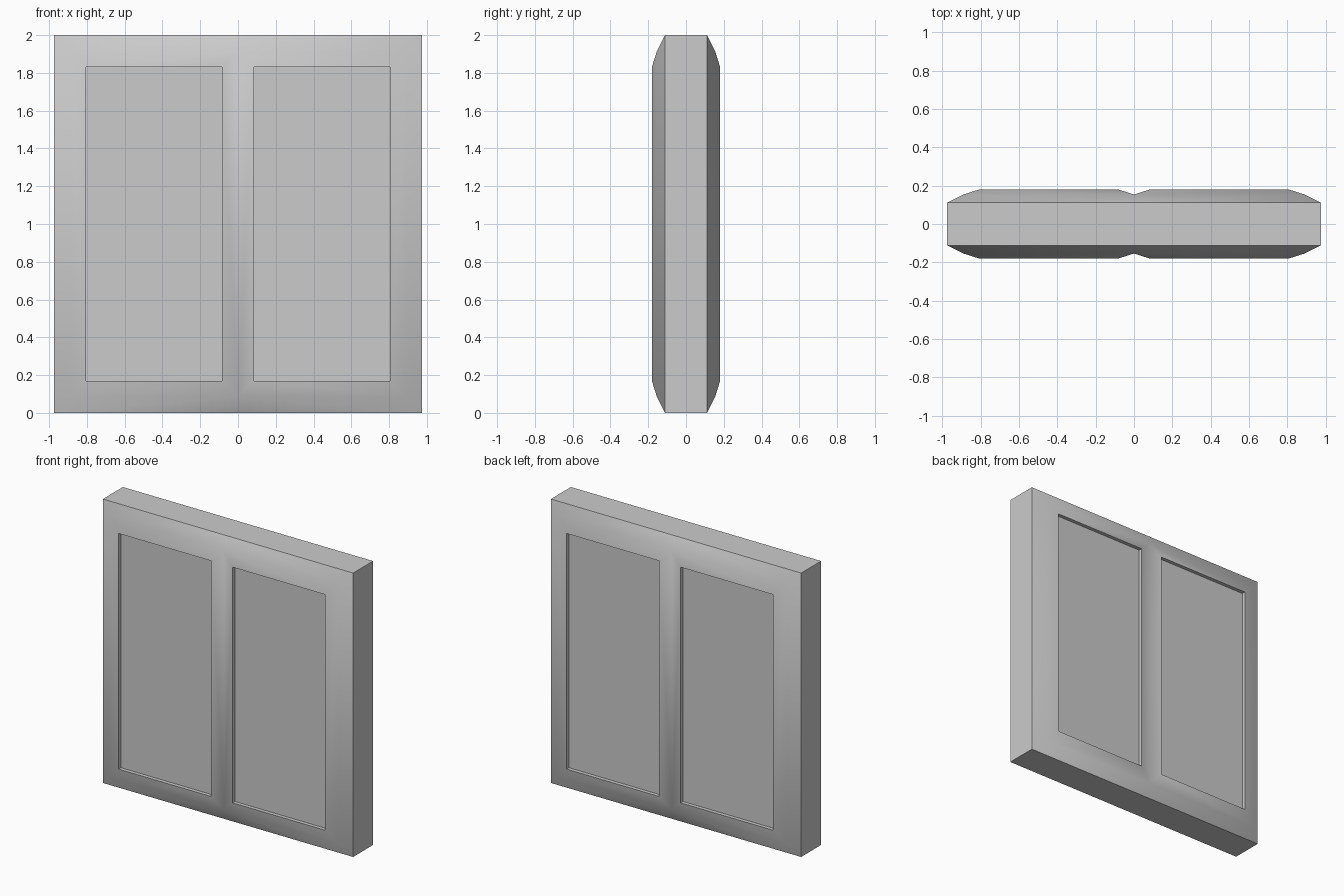
import bpy, bmesh, math

if "Cube" in bpy.data.objects:
    bpy.data.objects.remove(bpy.data.objects["Cube"])

# Opening (x0, x1, z0, z1) of the right-hand light
X0, X1, Z0, Z1 = 0.085, 0.805, 0.17, 1.83


def finish(bm, name):
    bmesh.ops.recalc_face_normals(bm, faces=bm.faces)
    mesh = bpy.data.meshes.new(name)
    bm.to_mesh(mesh)
    bm.free()
    obj = bpy.data.objects.new(name, mesh)
    bpy.context.collection.objects.link(obj)
    return obj


def loop(bm, x0, x1, z0, z1, y):
    return [bm.verts.new((x, y, z)) for x, z in
            ((x0, z0), (x1, z0), (x1, z1), (x0, z1))]


def bridge(bm, a, b, sides=(0, 1, 2, 3)):
    for i in sides:
        j = (i + 1) % 4
        bm.faces.new((a[i], a[j], b[j], b[i]))


# Frame: front right quarter made of mitred loops, then mirrored
bm = bmesh.new()
inner = loop(bm, X0, X1, Z0, Z1, 0)
rim = loop(bm, X0, X1, Z0, Z1, -0.181)
ridge = loop(bm, 0, 0.89, 0.085, 1.915, -0.154)
edge = loop(bm, 0, 0.975, 0, 2, -0.111)
back = loop(bm, 0, 0.975, 0, 2, 0)
bridge(bm, inner, rim)
bridge(bm, rim, ridge)
bridge(bm, ridge, edge, (0, 1, 2))
bridge(bm, edge, back, (0, 1, 2))
# drop the unused centre edges by mirroring and welding
for axis in ('X', 'Y'):
    bmesh.ops.mirror(bm, geom=bm.verts[:] + bm.edges[:] + bm.faces[:],
                     axis=axis, merge_dist=0.0)
    bmesh.ops.remove_doubles(bm, verts=bm.verts, dist=1e-4)
frame = finish(bm, "window_frame")
bpy.ops.object.select_all(action='DESELECT')
frame.select_set(True)
bpy.context.view_layer.objects.active = frame
bpy.ops.object.shade_smooth_by_angle(angle=math.radians(42))

# Panes: slabs set slightly behind the rim
for side, name in ((-1, "left_pane"), (1, "right_pane")):
    bm = bmesh.new()
    bmesh.ops.create_cube(bm, size=1)
    bmesh.ops.scale(bm, vec=(X1 - X0, 0.31, Z1 - Z0), verts=bm.verts)
    bmesh.ops.translate(bm, vec=(side * (X0 + X1) / 2, 0, (Z0 + Z1) / 2),
                        verts=bm.verts)
    finish(bm, name)
